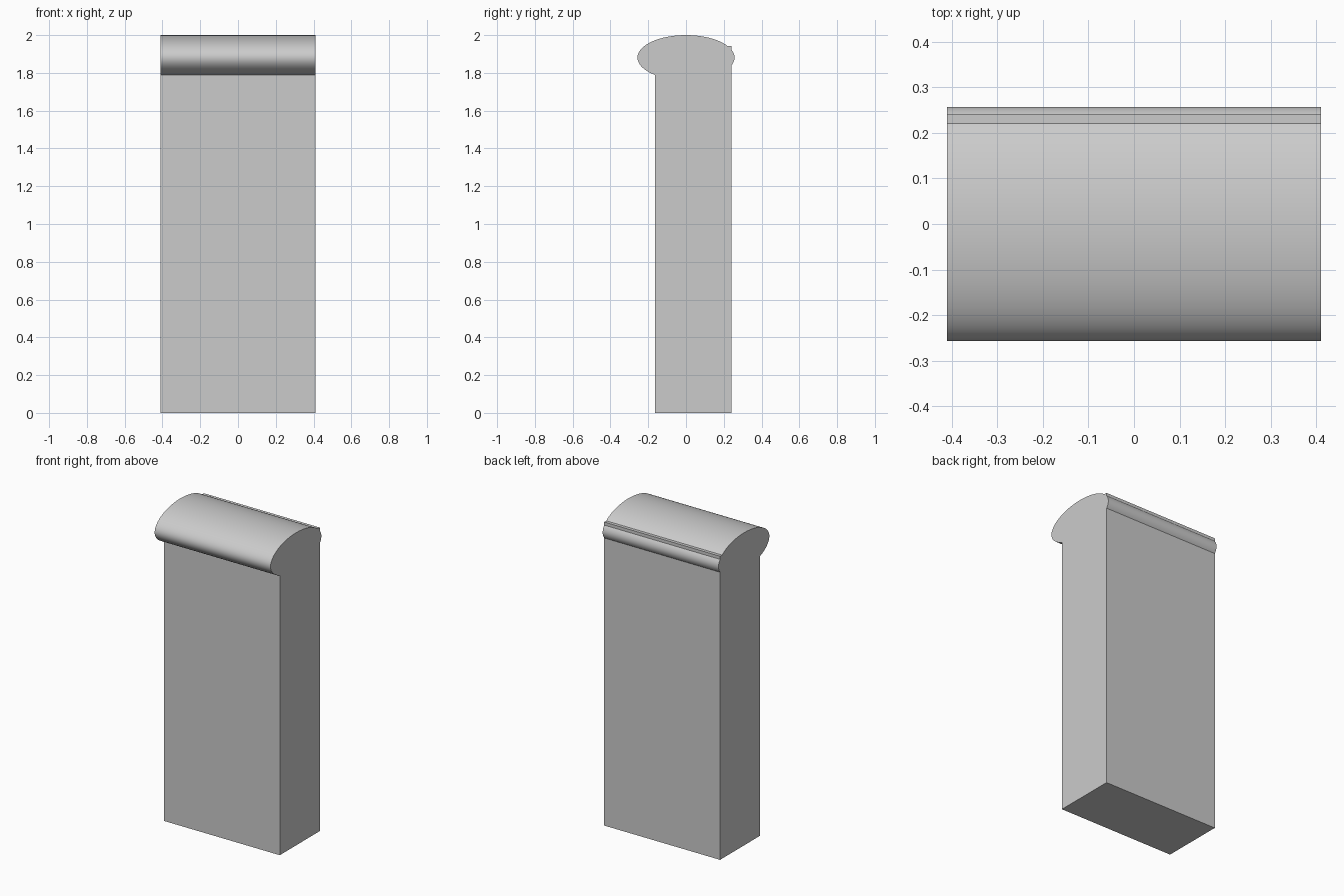
import bpy, bmesh, math

if "Cube" in bpy.data.objects:
    bpy.data.objects.remove(bpy.data.objects["Cube"])

HALF_WIDTH = 0.41


def extrude_profile(name, points):
    """Extrude a closed (y, z) profile across the width in x."""
    bm = bmesh.new()
    face = bm.faces.new([bm.verts.new((-HALF_WIDTH, y, z)) for y, z in points])
    new = bmesh.ops.extrude_face_region(bm, geom=[face])["geom"]
    verts = [v for v in new if isinstance(v, bmesh.types.BMVert)]
    bmesh.ops.translate(bm, verts=verts, vec=(2 * HALF_WIDTH, 0, 0))
    bmesh.ops.recalc_face_normals(bm, faces=bm.faces)
    mesh = bpy.data.meshes.new(name)
    bm.to_mesh(mesh)
    bm.free()
    obj = bpy.data.objects.new(name, mesh)
    bpy.context.collection.objects.link(obj)
    return obj


# Upright slab, slightly behind centre, its back top edge pokes out of the cap
extrude_profile("slab", [(-0.163, 0), (0.241, 0), (0.241, 1.942), (-0.163, 1.942)])

# Rounded elliptical cap lying across the top
N = 96
cap = extrude_profile("rounded_cap", [
    (0.257 * math.cos(2 * math.pi * i / N), 1.881 + 0.119 * math.sin(2 * math.pi * i / N))
    for i in range(N)])
bpy.context.view_layer.objects.active = cap
cap.select_set(True)
bpy.ops.object.shade_smooth_by_angle(angle=math.radians(30))
